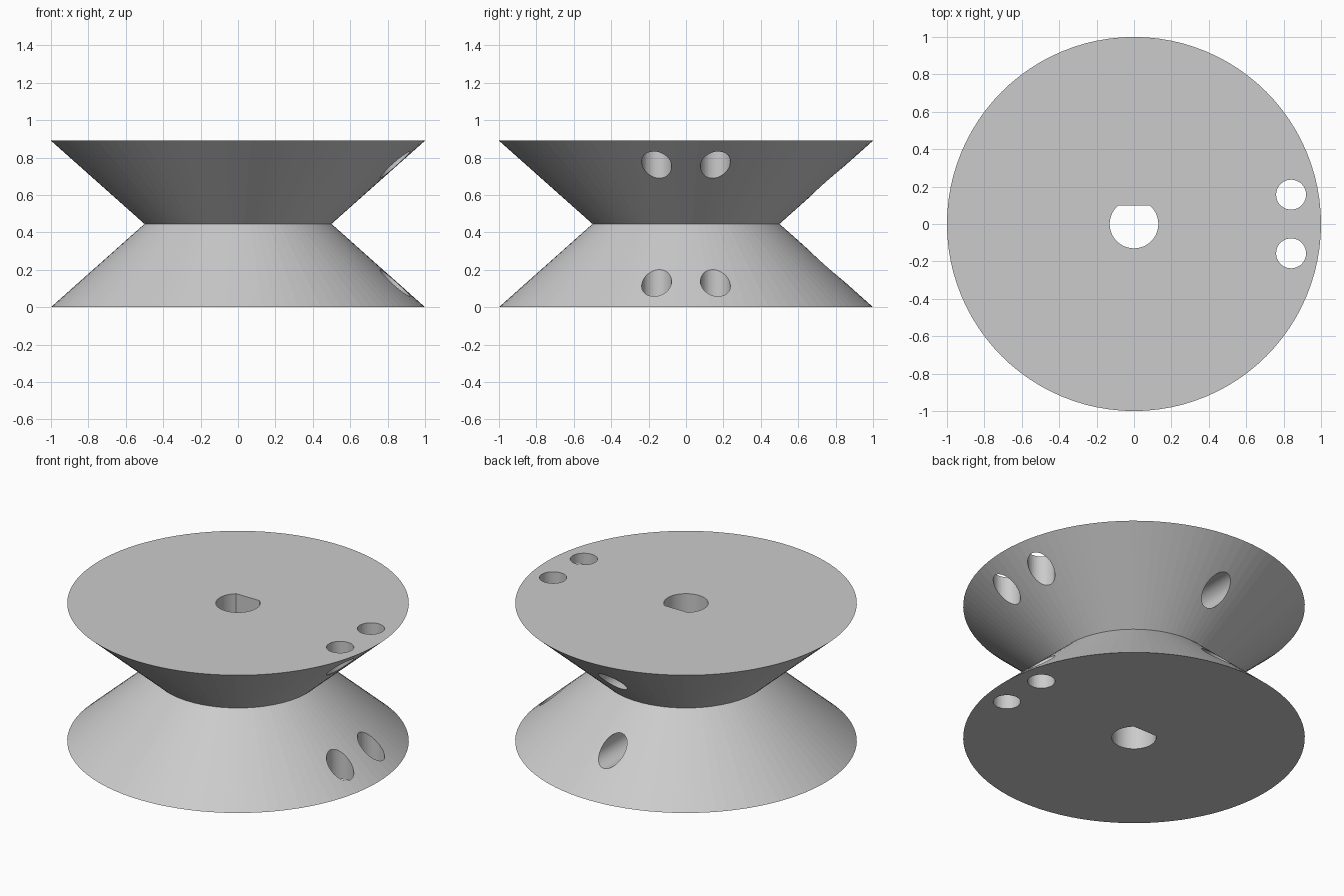
import bpy, bmesh, math
from mathutils import Matrix, Vector

default = bpy.data.objects.get("Cube")
if default:
    bpy.data.objects.remove(default, do_unlink=True)

HEIGHT, RIM, WAIST = 0.89, 1.0, 0.5
HOLE = 0.08
SHAFT, FLAT = 0.13, 0.1

grey = bpy.data.materials.new("light_grey")
grey.use_nodes = True
colour = (0.6, 0.6, 0.6, 1)
grey.diffuse_color = colour
grey.node_tree.nodes["Principled BSDF"].inputs["Base Color"].default_value = colour


def add_object(name, bm):
    bmesh.ops.recalc_face_normals(bm, faces=bm.faces)
    mesh = bpy.data.meshes.new(name)
    bm.to_mesh(mesh)
    bm.free()
    mesh.materials.append(grey)
    obj = bpy.data.objects.new(name, mesh)
    bpy.context.collection.objects.link(obj)
    return obj


def rod(name, start, end, radius):
    """Round cutter between two points."""
    start, end = Vector(start), Vector(end)
    axis = end - start
    turn = axis.to_track_quat("Z", "Y").to_matrix().to_4x4()
    bm = bmesh.new()
    bmesh.ops.create_cone(bm, cap_ends=True, segments=48, radius1=radius,
                          radius2=radius, depth=axis.length,
                          matrix=Matrix.Translation((start + end) / 2) @ turn)
    return add_object(name, bm)


def d_shaft(name):
    """Round shaft cutter with a flat on its back side."""
    corner = math.asin(FLAT / SHAFT)
    sweep = math.pi + 2 * corner
    steps = 48
    bm = bmesh.new()
    ring = []
    for i in range(steps + 1):
        a = math.pi - corner + sweep * i / steps
        ring.append(bm.verts.new((SHAFT * math.cos(a), SHAFT * math.sin(a), -0.1)))
    face = bm.faces.new(ring)
    grown = bmesh.ops.extrude_face_region(bm, geom=[face])["geom"]
    verts = [v for v in grown if isinstance(v, bmesh.types.BMVert)]
    bmesh.ops.translate(bm, verts=verts, vec=(0, 0, HEIGHT + 0.2))
    return add_object(name, bm)


# Double-cone pulley body: rim, waist and rim rings with flat end faces
bm = bmesh.new()
rings = []
for radius, z in ((RIM, 0), (WAIST, HEIGHT / 2), (RIM, HEIGHT)):
    rings.append(bmesh.ops.create_circle(
        bm, segments=96, radius=radius, matrix=Matrix.Translation((0, 0, z)))["verts"])
for low, high in zip(rings, rings[1:]):
    for i in range(len(low)):
        j = (i + 1) % len(low)
        bm.faces.new((low[i], low[j], high[j], high[i]))
bm.faces.new(rings[0])
bm.faces.new(rings[-1])
pulley = add_object("pulley_body", bm)

# Shaft bore, cord holes near the rim, and set-screw holes from the back
cutters = [d_shaft("shaft_cutter")]
for y in (-0.157, 0.157):
    cutters.append(rod("cord_hole_cutter", (0.84, y, -0.1), (0.84, y, HEIGHT + 0.1), HOLE))
for z in (HEIGHT / 4, HEIGHT * 3 / 4):
    cutters.append(rod("screw_hole_cutter", (0, 0.02, z), (0, 1.2, z), HOLE))

for cutter in cutters:
    cutter.hide_render = True
    cut = pulley.modifiers.new(cutter.name, "BOOLEAN")
    cut.operation = "DIFFERENCE"
    cut.solver = "EXACT"
    cut.object = cutter

# Bake the cuts and remove the cutters
bpy.context.view_layer.update()
evaluated = pulley.evaluated_get(bpy.context.evaluated_depsgraph_get())
baked = bpy.data.meshes.new_from_object(evaluated)
pulley.modifiers.clear()
pulley.data = baked
for cutter in cutters:
    bpy.data.objects.remove(cutter, do_unlink=True)
